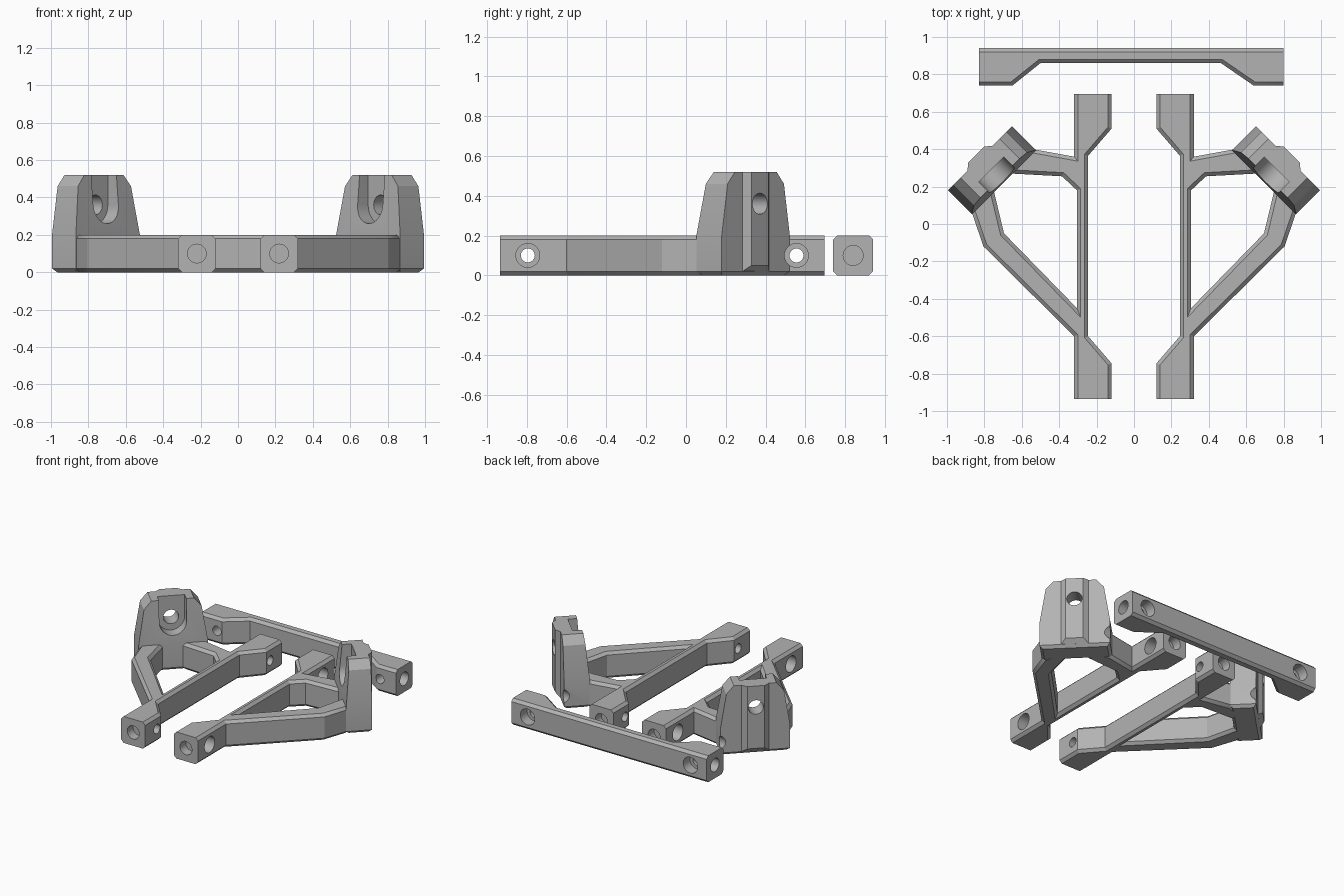
import bpy, bmesh, math
from mathutils import Matrix, Vector

cube = bpy.data.objects.get("Cube")
if cube:
    bpy.data.objects.remove(cube, do_unlink=True)

GREY = (0.45, 0.45, 0.45, 1)
mat = bpy.data.materials.new("plain grey")
mat.use_nodes = True
mat.diffuse_color = GREY
mat.node_tree.nodes["Principled BSDF"].inputs["Base Color"].default_value = GREY

H = 0.2          # beam height
BEVEL = 0.02


def to_object(bm, name):
    bmesh.ops.recalc_face_normals(bm, faces=bm.faces)
    me = bpy.data.meshes.new(name)
    bm.to_mesh(me)
    bm.free()
    me.materials.append(mat)
    ob = bpy.data.objects.new(name, me)
    bpy.context.collection.objects.link(ob)
    return ob


def prism(name, outline, z0, z1, is_end=None):
    """Extruded outline; long edges are chamfered when is_end tells which walls stay plain."""
    bm = bmesh.new()
    base = bm.faces.new([bm.verts.new((x, y, z0)) for x, y in outline])
    res = bmesh.ops.extrude_face_region(bm, geom=[base])
    for v in [g for g in res["geom"] if isinstance(g, bmesh.types.BMVert)]:
        v.co.z = z1
    if is_end:
        edges = [e for e in bm.edges
                 if abs(e.verts[0].co.z - e.verts[1].co.z) < 1e-5
                 and not is_end(e.verts[0].co, e.verts[1].co)]
        bmesh.ops.bevel(bm, geom=edges, offset=BEVEL, segments=1, affect='EDGES')
    return to_object(bm, name)


def cylinder(start, axis, length, radius):
    bm = bmesh.new()
    d = Vector(axis)
    m = Matrix.Translation(Vector(start) + d * length / 2) @ d.to_track_quat('Z', 'Y').to_matrix().to_4x4()
    bmesh.ops.create_cone(bm, cap_ends=True, segments=32, radius1=radius,
                          radius2=radius, depth=length, matrix=m)
    return to_object(bm, "cutter")


def combine(ob, other, operation='DIFFERENCE'):
    mod = ob.modifiers.new("cut", 'BOOLEAN')
    mod.operation, mod.solver, mod.object = operation, 'EXACT', other
    bpy.context.view_layer.objects.active = ob
    bpy.ops.object.modifier_apply(modifier=mod.name)
    bpy.data.objects.remove(other, do_unlink=True)


def finish(ob):
    bpy.ops.object.select_all(action='DESELECT')
    ob.select_set(True)
    bpy.context.view_layer.objects.active = ob
    bpy.ops.object.shade_smooth_by_angle(angle=math.radians(25))


def mirrored(ob, name):
    me = ob.data.copy()
    me.transform(Matrix.Scale(-1, 4, (1, 0, 0)))
    me.flip_normals()
    copy = bpy.data.objects.new(name, me)
    bpy.context.collection.objects.link(copy)
    finish(copy)


# Cross bar with bolt holes at the back and blind holes in both ends
bar = prism("cross_bar",
            [(-0.83, 0.94), (-0.83, 0.74), (-0.65, 0.74), (-0.5, 0.86),
             (0.465, 0.86), (0.64, 0.74), (0.8, 0.74), (0.8, 0.94)], 0, H,
            lambda a, b: abs(a.x - b.x) < 1e-4)
for end, s in ((-0.83, 1), (0.8, -1)):
    x = end + s * 0.135
    combine(bar, cylinder((end - s * 0.02, 0.84, 0.1), (s, 0, 0), 0.09, 0.05))
    combine(bar, cylinder((x, 0.7, 0.1), (0, 1, 0), 0.3, 0.035))
    combine(bar, cylinder((x, 0.86, 0.1), (0, 1, 0), 0.1, 0.06))
finish(bar)

# Frame arm: straight beam with a strut reaching out to the bracket on both sides
FRONT, BACK = -0.935, 0.695
arm = prism("left_arm",
            [(0.12, FRONT), (0.32, FRONT), (0.32, -0.6), (0.805, -0.12),
             (0.87, 0.07), (0.84, 0.17), (0.755, 0.2), (0.695, -0.05),
             (0.305, -0.45), (0.305, 0.18), (0.385, 0.255), (0.66, 0.27),
             (0.65, 0.36), (0.54, 0.4), (0.32, 0.36), (0.32, BACK),
             (0.12, BACK), (0.12, 0.51), (0.245, 0.365), (0.245, -0.6),
             (0.12, -0.745)], 0, H,
            lambda a, b: abs(a.y - b.y) < 1e-4 and (abs(a.y - FRONT) < 1e-3 or abs(a.y - BACK) < 1e-3))
for end, s in ((FRONT, 1), (BACK, -1)):
    y = end + s * 0.14
    combine(arm, cylinder((0.22, end - s * 0.02, 0.1), (0, s, 0), 0.09, 0.05))
    combine(arm, cylinder((0, y, 0.1), (1, 0, 0), 0.5, 0.035))
    combine(arm, cylinder((0.22, y, 0.1), (1, 0, 0), 0.5, 0.06))

# Upright bracket, built straight and then turned to face outwards
MID = 0.334      # centre line across the bracket
bm = bmesh.new()
rings = []
for z, half, inner, outer in ((0, 0.222, 0.67, 0.81), (0.02, 0.242, 0.65, 0.83),
                              (0.2, 0.242, 0.65, 0.83), (0.46, 0.2, 0.675, 0.83),
                              (0.52, 0.148, 0.68, 0.83)):
    rings.append([bm.verts.new((MID + a * half, v, z))
                  for a, v in ((-1, inner), (1, inner), (1, outer), (-1, outer))])
bm.faces.new(rings[0])
bm.faces.new(rings[-1])
for lo, hi in zip(rings, rings[1:]):
    for i in range(4):
        j = (i + 1) % 4
        bm.faces.new((lo[i], lo[j], hi[j], hi[i]))
bracket = to_object(bm, "left_bracket")

# Guide rib on the outer face
rib = prism("rib", [(MID - 0.095, 0.829), (MID - 0.095, 0.83), (MID - 0.06, 0.86),
                    (MID + 0.06, 0.86), (MID + 0.095, 0.83), (MID + 0.095, 0.829)], 0.02, 0.52)
for v in rib.data.vertices:
    if v.co.z < 0.1 and v.co.y > 0.85:
        v.co.z = 0.05
combine(bracket, rib, 'UNION')

# U-shaped bolt pocket open at the top, with a through hole
pocket = [(MID + 0.095 * math.cos(math.pi * k / 16), 0.36 - 0.1 * math.sin(math.pi * k / 16))
          for k in range(17)]
slot = prism("cutter", [(MID + 0.095, 0.6)] + pocket + [(MID - 0.095, 0.6)], -0.745, -0.6)
slot.data.transform(Matrix.Rotation(math.radians(90), 4, 'X'))
combine(bracket, slot)
combine(bracket, cylinder((MID, 0.6, 0.36), (0, 1, 0), 0.4, 0.053))
bracket.data.transform(Matrix.Rotation(math.radians(-45), 4, 'Z'))

# Screwdriver clearance where the bracket overlaps the rear bolt
combine(bracket, cylinder((0.4, BACK - 0.14, 0.1), (1, 0, 0), 0.6, 0.06))

for ob, other in ((arm, "right_arm"), (bracket, "right_bracket")):
    finish(ob)
    mirrored(ob, other)
